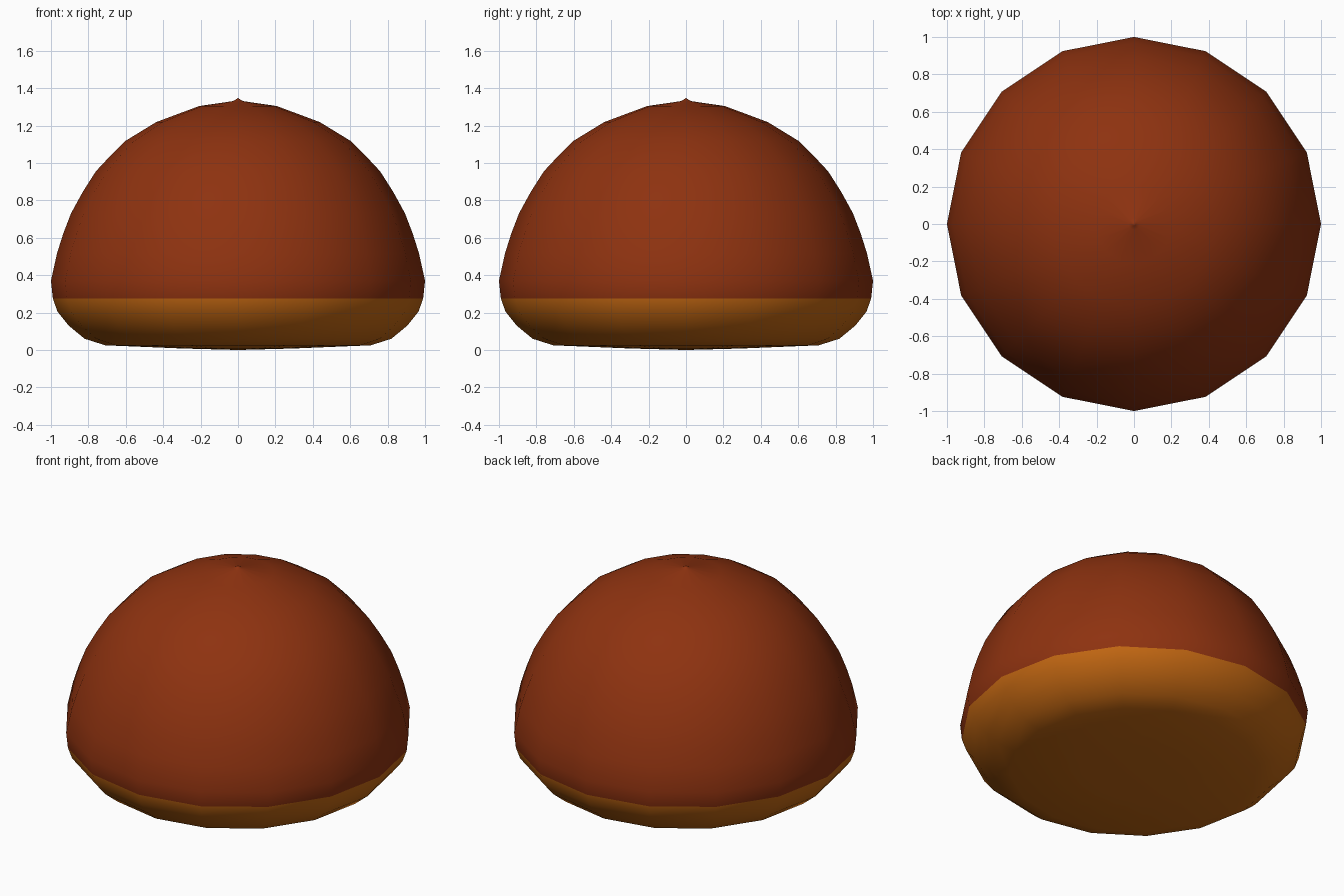
import bpy, bmesh, math

if "Cube" in bpy.data.objects:
    bpy.data.objects.remove(bpy.data.objects["Cube"])

SIDES = 16
SPLIT = 0.275  # height where the pale base meets the dark shell

# Half profile: (radius, height) from the underside centre to the tip
profile = [(0, 0), (0.30, 0.008), (0.71, 0.025), (0.82, 0.06), (0.905, 0.13),
           (0.965, 0.205), (0.99, SPLIT), (1.0, 0.37), (0.968, 0.515),
           (0.935, 0.62), (0.893, 0.73), (0.83, 0.845), (0.76, 0.955),
           (0.69, 1.03), (0.603, 1.117), (0.438, 1.218), (0.208, 1.304),
           (0.03, 1.33), (0.01, 1.34), (0, 1.348)]


def material(name, rgb):
    m = bpy.data.materials.new(name)
    m.diffuse_color = (*rgb, 1)
    m.use_nodes = True
    m.node_tree.nodes["Principled BSDF"].inputs["Base Color"].default_value = m.diffuse_color
    return m


# Chestnut body: lathe the profile
bm = bmesh.new()
rings = []
for r, z in profile:
    n = SIDES if r else 1
    rings.append([bm.verts.new((r * math.cos(math.tau * i / SIDES),
                                r * math.sin(math.tau * i / SIDES), z))
                  for i in range(n)])
for low, high in zip(rings, rings[1:]):
    for i in range(SIDES):
        j = i + 1
        corners = [low[i % len(low)], low[j % len(low)],
                   high[j % len(high)], high[i % len(high)]]
        bm.faces.new(list(dict.fromkeys(corners)))
bmesh.ops.recalc_face_normals(bm, faces=bm.faces)

# Tan base below the split, red-brown shell above
for f in bm.faces:
    f.smooth = True
    f.material_index = 1 if f.calc_center_median().z < SPLIT else 0

mesh = bpy.data.meshes.new("chestnut_body")
bm.to_mesh(mesh)
bm.free()
mesh.materials.append(material("red brown shell", (0.27, 0.032, 0.005)))
mesh.materials.append(material("tan base", (0.54, 0.135, 0.006)))
body = bpy.data.objects.new("chestnut_body", mesh)
bpy.context.collection.objects.link(body)
